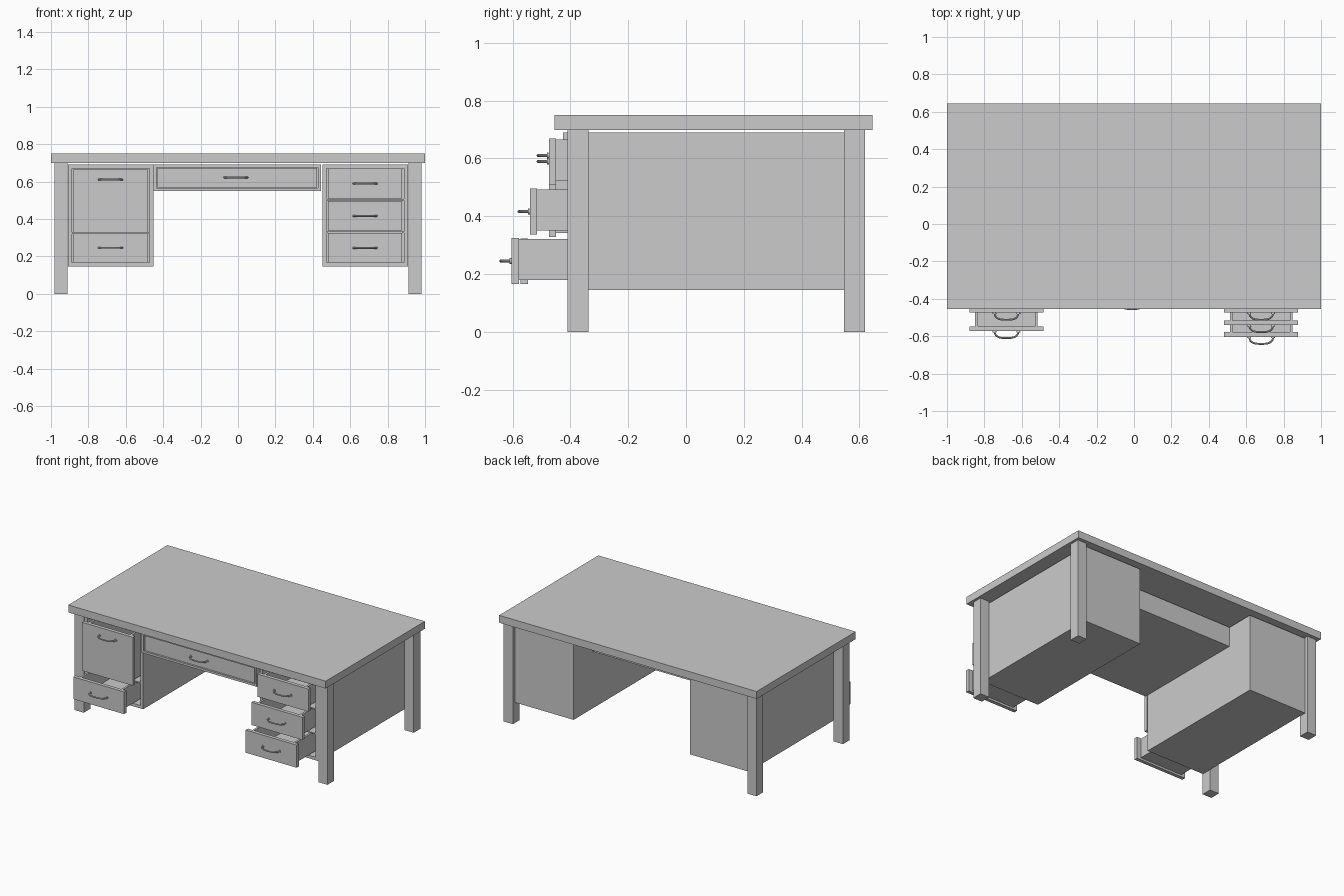
import bpy, bmesh, math
from mathutils import Matrix, Vector

if "Cube" in bpy.data.objects:
    bpy.data.objects.remove(bpy.data.objects["Cube"])


def boxes(name, *specs):
    """One object from several boxes, each (x0, x1, y0, y1, z0, z1)."""
    bm = bmesh.new()
    for x0, x1, y0, y1, z0, z1 in specs:
        m = Matrix.Translation(((x0 + x1) / 2, (y0 + y1) / 2, (z0 + z1) / 2))
        bmesh.ops.create_cube(bm, size=1, matrix=m @ Matrix.Diagonal((x1 - x0, y1 - y0, z1 - z0, 1)))
    me = bpy.data.meshes.new(name)
    bm.to_mesh(me)
    bm.free()
    ob = bpy.data.objects.new(name, me)
    bpy.context.collection.objects.link(ob)
    return ob


def shell(name, x0, x1, y0, y1, z0, z1, t, dividers=()):
    """Carcass open at the front, with optional thin shelves."""
    parts = [(x0, x0 + t, y0, y1, z0, z1), (x1 - t, x1, y0, y1, z0, z1),
             (x0 + t, x1 - t, y0, y1, z0, z0 + t), (x0 + t, x1 - t, y0, y1, z1 - t, z1),
             (x0 + t, x1 - t, y1 - t, y1, z0 + t, z1 - t)]
    parts += [(x0 + t, x1 - t, y0, y1 - t, z - 0.004, z + 0.004) for z in dividers]
    return boxes(name, *parts)


def handle(name, x, y, z):
    """Bowed pull bar with a round foot at each end."""
    cu = bpy.data.curves.new(name, 'CURVE')
    cu.dimensions = '3D'
    cu.bevel_depth = 0.005
    cu.bevel_resolution = 2
    cu.use_fill_caps = True
    sp = cu.splines.new('POLY')
    pts = [Vector((-0.063 * math.copysign(abs(math.cos(a)) ** 0.7, math.cos(a)),
                   -0.038 * math.sin(a) ** 0.8, 0))
           for a in [math.pi * min(max(i / 16, 0.0), 1.0) if 0 < i < 16 else (0 if i == 0 else math.pi - 1e-6)
                     for i in range(17)]]
    sp.points.add(len(pts) - 1)
    for p, v in zip(sp.points, pts):
        p.co = (x + v.x, y + v.y, z, 1)
    tmp = bpy.data.objects.new(name, cu)
    bpy.context.collection.objects.link(tmp)
    me = bpy.data.meshes.new_from_object(tmp.evaluated_get(bpy.context.evaluated_depsgraph_get()))
    bpy.data.objects.remove(tmp)
    # Feet
    bm = bmesh.new()
    bm.from_mesh(me)
    for s in (-1, 1):
        m = Matrix.Translation((x + s * 0.064, y - 0.003, z)) @ Matrix.Rotation(math.pi / 2, 4, 'X')
        bmesh.ops.create_cone(bm, cap_ends=True, segments=12, radius1=0.009, radius2=0.011,
                              depth=0.008, matrix=m)
    bm.to_mesh(me)
    bm.free()
    ob = bpy.data.objects.new(name, me)
    bpy.context.collection.objects.link(ob)
    bpy.context.view_layer.objects.active = ob
    ob.select_set(True)
    bpy.ops.object.shade_smooth_by_angle(angle=math.radians(40))
    ob.select_set(False)


def drawer(name, x, half, y, z0, z1, hz, depth, inset=0.03, hx=None):
    """Front panel, open tray behind it, and a handle."""
    b, t, f = half - inset, 0.014, y + 0.025
    zb, zt = z0 + 0.014, z1 - 0.004
    boxes(name, (x - half, x + half, y, f, z0, z1),
          (x - b, x - b + t, f, f + depth, zb, zt), (x + b - t, x + b, f, f + depth, zb, zt),
          (x - b + t, x + b - t, f + depth - t, f + depth, zb, zt),
          (x - b + t, x + b - t, f, f + depth, zb, zb + 0.01))
    handle(name + "_handle", x if hx is None else hx, y, hz)


# Top and legs
boxes("desk_top", (-1, 1, -0.455, 0.645, 0.698, 0.75))
for side, s in (("left", -1), ("right", 1)):
    xa, xb = sorted((s * 0.911, s * 0.982))
    boxes("front_leg_" + side, (xa, xb, -0.41, -0.338, 0, 0.698))
    boxes("back_leg_" + side, (xa, xb, 0.547, 0.62, 0, 0.698))

# Pedestal cabinets
shell("left_cabinet", -0.908, -0.453, -0.405, 0.6, 0.145, 0.69, 0.021, (0.324,))
shell("right_cabinet", 0.453, 0.908, -0.405, 0.6, 0.145, 0.69, 0.021, (0.33, 0.503))

# Pedestal drawers, pulled out by different amounts
drawer("left_file_drawer", -0.682, 0.197, -0.474, 0.328, 0.668, 0.61, 0.85)
drawer("left_bottom_drawer", -0.682, 0.197, -0.572, 0.166, 0.322, 0.246, 0.85)
for n, y, z in (("top", -0.474, 0.510), ("middle", -0.540, 0.337), ("bottom", -0.603, 0.166)):
    drawer("right_%s_drawer" % n, 0.68, 0.198, y, z, z + 0.159, z + 0.079, 0.85)

# Centre drawer under the top, closed
shell("centre_drawer_case", -0.451, 0.443, -0.425, 0.4, 0.55, 0.69, 0.015)
drawer("centre_drawer", -0.004, 0.426, -0.417, 0.568, 0.672, 0.622, 0.75, 0.015, -0.011)
